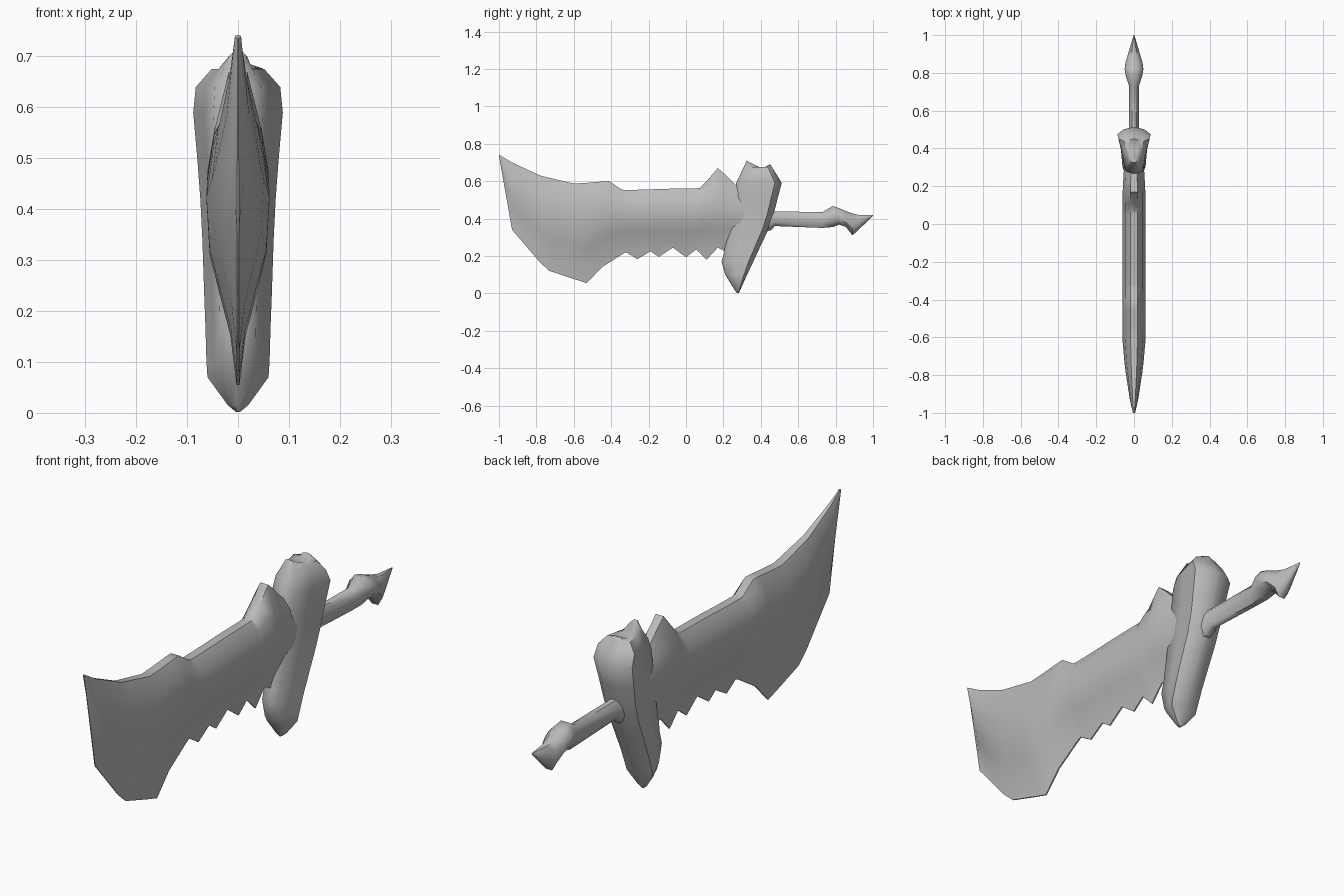
import bpy, bmesh, math

cube = bpy.data.objects.get("Cube")
if cube:
    bpy.data.objects.remove(cube, do_unlink=True)

steel = bpy.data.materials.new("grey steel")
steel.use_nodes = True
steel.diffuse_color = (0.5, 0.5, 0.5, 1)
steel.node_tree.nodes["Principled BSDF"].inputs["Base Color"].default_value = (0.5, 0.5, 0.5, 1)


def mirrored(half):
    """Closed ring from a half outline on the +x side."""
    return half + [(-x, y, z) for x, y, z in reversed(half)]


def loft(name, rings, angle):
    """Skin a row of closed rings and cap both ends."""
    bm = bmesh.new()
    rows = [[bm.verts.new(p) for p in ring] for ring in rings]
    n = len(rows[0])
    for a, b in zip(rows, rows[1:]):
        for i in range(n):
            j = (i + 1) % n
            bm.faces.new((a[i], a[j], b[j], b[i]))
    # caps are strips of quads between mirrored points
    for row in (rows[0], rows[-1]):
        for i in range(n // 2 - 1):
            bm.faces.new((row[i], row[i + 1], row[n - 2 - i], row[n - 1 - i]))
    bmesh.ops.remove_doubles(bm, verts=bm.verts, dist=0.0005)
    bmesh.ops.recalc_face_normals(bm, faces=bm.faces)
    mesh = bpy.data.meshes.new(name)
    bm.to_mesh(mesh)
    bm.free()
    mesh.materials.append(steel)
    obj = bpy.data.objects.new(name, mesh)
    bpy.context.collection.objects.link(obj)
    bpy.ops.object.select_all(action='DESELECT')
    obj.select_set(True)
    bpy.context.view_layer.objects.active = obj
    bpy.ops.object.shade_smooth_by_angle(angle=math.radians(angle))
    return obj


# Blade stations: y, spine height, cutting edge height, half thickness
blade = [
    (-1.0, .742, .735, .006), (-.93, .70, .34, .022), (-.78, .63, .165, .045),
    (-.73, .618, .12, .051), (-.60, .587, .077, .062), (-.53, .591, .055, .062),
    (-.45, .598, .14, .061), (-.41, .60, .165, .061), (-.345, .555, .207, .06),
    (-.32, .553, .22, .06), (-.26, .554, .183, .06), (-.19, .556, .225, .06),
    (-.145, .558, .195, .06), (-.07, .56, .245, .06), (0, .561, .193, .06),
    (.055, .562, .235, .06), (.075, .565, .215, .06), (.11, .60, .18, .06),
    (.17, .67, .245, .06), (.21, .635, .225, .058), (.265, .58, .22, .055),
    (.33, .56, .22, .05),
]
# Cross-section: share of the depth, share of the half thickness
section = [(.12, .78), (.32, 1), (.52, .9), (.66, .6), (.82, .24)]
rings = []
for y, top, edge, w in blade:
    hi = min(top, .60) if y > -.5 else top
    lo = .21 if y > -.36 else edge
    half = [(.3 * w, y, top)]
    half += [(f * w, y, hi - t * (hi - lo)) for t, f in section]
    half.append((.03 * w + .001, y, edge))
    rings.append(mirrored(half))
loft("blade", rings, 50)

# Guard levels: z, front y, back y, half width
guard = [
    (.002, .272, .283, .004), (.015, .262, .289, .02), (.07, .228, .313, .06),
    (.10, .21, .327, .062), (.17, .19, .36, .064), (.22, .205, .383, .066),
    (.25, .208, .397, .067), (.34, .225, .44, .07), (.42, .24, .468, .074),
    (.50, .253, .488, .08), (.59, .268, .512, .088), (.64, .292, .482, .083),
    (.675, .308, .46, .052),
]
plan = [(.12, 0), (.55, .10), (.75, .45), (1, .85), (.6, .96), (.1, 1)]
rings = [mirrored([(f * w, yf + t * (yb - yf), z) for f, t in plan])
         for z, yf, yb, w in guard]
# Twin-peaked crown
crown = [(.008, .325, .71), (.018, .34, .70), (.022, .39, .677),
         (.024, .42, .675), (.016, .445, .688), (.005, .45, .69)]
rings.append(mirrored(crown))
loft("guard", rings, 50)

# Handle and pommel stations: y, bottom, top, half width
grip = [
    (.42, .33, .45, .034), (.455, .338, .445, .032), (.475, .36, .438, .026),
    (.73, .35, .435, .026), (.785, .355, .467, .044), (.82, .368, .455, .05),
    (.855, .355, .44, .045), (.89, .31, .428, .034), (.92, .338, .42, .026),
    (1.0, .414, .419, .002),
]
rings = []
for y, lo, hi, w in grip:
    half = []
    for k in range(4):
        a = math.radians(22.5 + 45 * k)
        half.append((w * math.sin(a) / math.sin(math.radians(67.5)), y,
                     (lo + hi) / 2 + (hi - lo) / 2 * math.cos(a) / math.cos(math.radians(22.5))))
    rings.append(mirrored(half))
loft("handle_and_pommel", rings, 50)
